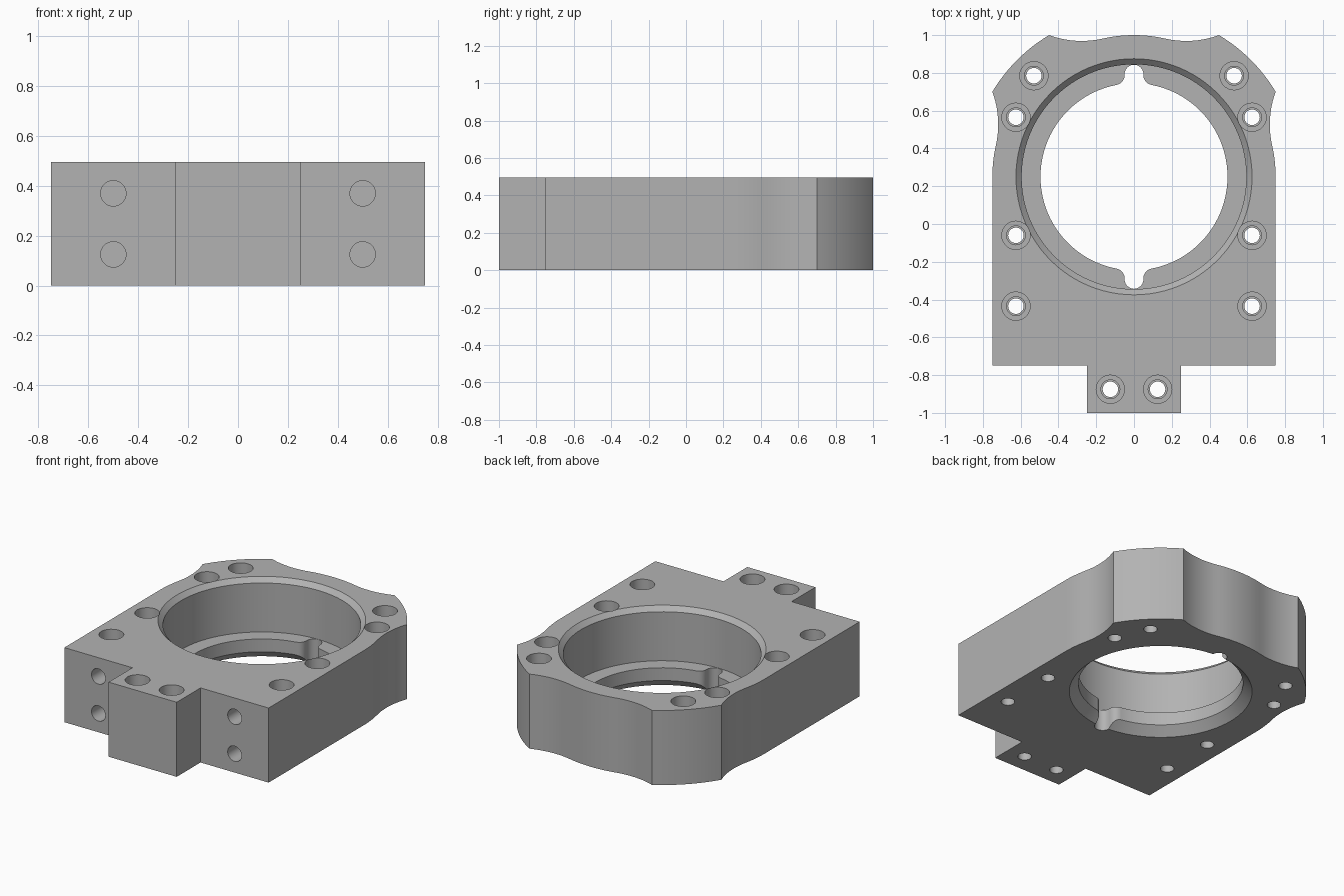
import bpy, bmesh
from math import sin, cos, pi, radians, atan2, hypot

if "Cube" in bpy.data.objects:
    bpy.data.objects.remove(bpy.data.objects["Cube"])

H = 0.495          # plate thickness
CY = 0.25          # bore centre in y
LEDGE = 0.14       # height of the inner lip

metal = bpy.data.materials.new("plain grey")
metal.diffuse_color = (0.45, 0.45, 0.45, 1)
metal.use_nodes = True
metal.node_tree.nodes["Principled BSDF"].inputs["Base Color"].default_value = metal.diffuse_color


def arc(cx, cy, r, a0, a1, n):
    """Points on an arc, angles in degrees."""
    return [(cx + r * cos(radians(a0 + (a1 - a0) * i / n)),
             cy + r * sin(radians(a0 + (a1 - a0) * i / n))) for i in range(n + 1)]


def finish(bm, name):
    bmesh.ops.remove_doubles(bm, verts=bm.verts, dist=1e-5)
    bmesh.ops.recalc_face_normals(bm, faces=bm.faces)
    me = bpy.data.meshes.new(name)
    bm.to_mesh(me)
    bm.free()
    me.materials.append(metal)
    ob = bpy.data.objects.new(name, me)
    bpy.context.collection.objects.link(ob)
    return ob


def prism(name, pts, z0, z1):
    """Extrude a closed outline upward."""
    bm = bmesh.new()
    face = bm.faces.new([bm.verts.new((x, y, z0)) for x, y in pts])
    new = bmesh.ops.extrude_face_region(bm, geom=[face])["geom"]
    for v in new:
        if isinstance(v, bmesh.types.BMVert):
            v.co.z = z1
    return finish(bm, name)


def turned(name, profile, n):
    """Revolve (radius, height) steps around z into a closed solid."""
    bm = bmesh.new()
    rings = [[bm.verts.new((r * cos(2 * pi * i / n), r * sin(2 * pi * i / n), z))
              for i in range(n)] for r, z in profile]
    for a, b in zip(rings, rings[1:]):
        for i in range(n):
            j = (i + 1) % n
            bm.faces.new((a[i], a[j], b[j], b[i]))
    bm.faces.new(rings[0])
    bm.faces.new(rings[-1])
    return finish(bm, name)


def cut(body, cutter):
    """Subtract a cutter and discard it."""
    bpy.context.view_layer.update()
    mod = body.modifiers.new("cut", "BOOLEAN")
    mod.operation, mod.solver, mod.object = "DIFFERENCE", "EXACT", cutter
    bpy.context.view_layer.objects.active = body
    bpy.ops.object.modifier_apply(modifier=mod.name)
    bpy.data.objects.remove(cutter)


# Body outline: round collar with two raised corner lugs, square base and tab
f = 0.5                                   # lug fillet radius
px, py = 0.75, 0.45                       # lug corner relative to the bore
d = 0.75 + f
lug = hypot(px, py)
corner = atan2(py, px)
from_corner = (d * d + lug * lug - f * f) / (2 * d * lug)
ca = corner - atan2((1 - from_corner ** 2) ** 0.5, from_corner)
fx, fy = d * cos(ca), d * sin(ca)
a_end = atan2(py - fy, px - fx) * 180 / pi
ca, corner = ca * 180 / pi, corner * 180 / pi
octant = (arc(0, 0, 0.75, 0, ca, 5) + arc(fx, fy, f, ca + 180, a_end, 10)[1:]
          + arc(0, 0, lug, corner, 45, 6)[1:])
quarter = octant + [(y, x) for x, y in reversed(octant[:-1])]
half = [(0.25, -1), (0.25, -0.75), (0.75, -0.75)] + [(x, y + CY) for x, y in quarter]
half[-1] = (0, 1)
outline = half + [(-x, y) for x, y in reversed(half[:-1])]
body = prism("housing_plate", outline, 0, H)

# Main bore: chamfered mouth, ledge, inner lip and chamfered underside
bore = turned("bore_cutter", [(0.60, -0.05), (0.55, 0), (0.495, 0.055), (0.495, LEDGE),
                              (0.595, LEDGE), (0.595, H - 0.03), (0.625, H),
                              (0.655, H + 0.03)], 96)
bore.location = (0, CY, 0)
cut(body, bore)

# Two round-ended keyways through the lip, with flared mouths
side = arc(0.1, 0.536, 0.05, 259.4, 180, 6)
key = [(0.0908, 0.44)] + side + arc(0, 0.543, 0.05, 0, 90, 6)
key += [(-x, y) for x, y in reversed(key[:-1])]
for s in (1, -1):
    cut(body, prism("keyway_cutter", [(x, CY + s * y) for x, y in key], -0.1, 0.25))

# Counterbored vertical bolt holes
for x, y in ((0.53, 0.785), (0.625, 0.565), (0.625, -0.06), (0.625, -0.435), (0.125, -0.875)):
    for s in (1, -1):
        hole = turned("bolt_hole_cutter", [(0.041, -0.1), (0.041, 0.12), (0.05, 0.12),
                                           (0.05, 0.25), (0.075, 0.25), (0.075, H + 0.1)], 28)
        hole.location = (s * x, y, 0)
        cut(body, hole)

# Blind holes in the front shoulders
for x in (-0.5, 0.5):
    for z in (0.125, 0.37):
        hole = turned("front_hole_cutter", [(0.051, -0.1), (0.051, 0.25)], 28)
        hole.rotation_euler = (-pi / 2, 0, 0)
        hole.location = (x, -0.75, z)
        cut(body, hole)

# Smooth curved walls, keep machined edges crisp
bpy.ops.object.select_all(action="DESELECT")
body.select_set(True)
bpy.context.view_layer.objects.active = body
bpy.ops.object.shade_smooth_by_angle(angle=radians(25))
